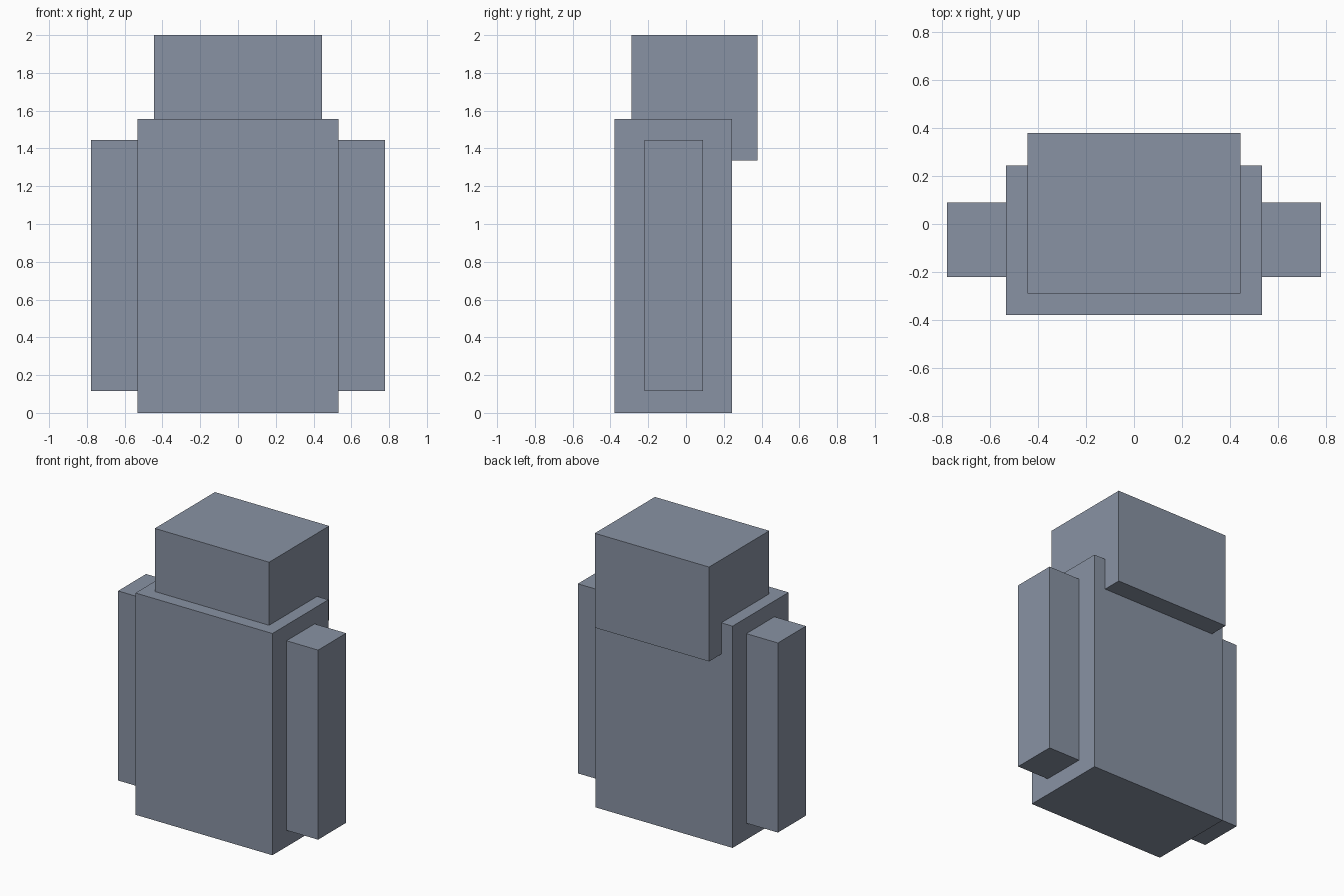
import bpy

if "Cube" in bpy.data.objects:
    bpy.data.objects.remove(bpy.data.objects["Cube"])

paint = bpy.data.materials.new("slate_grey")
paint.diffuse_color = (0.25, 0.29, 0.37, 1)
paint.use_nodes = True
paint.node_tree.nodes["Principled BSDF"].inputs["Base Color"].default_value = paint.diffuse_color


def box(name, low, high):
    """Axis-aligned box between two opposite corners."""
    centre = [(a + b) / 2 for a, b in zip(low, high)]
    bpy.ops.mesh.primitive_cube_add(size=1, location=centre)
    ob = bpy.context.object
    ob.name = name
    ob.scale = [b - a for a, b in zip(low, high)]
    bpy.ops.object.transform_apply(location=False, rotation=False, scale=True)
    ob.data.materials.append(paint)
    return ob


# Main body slab
box("body", (-0.532, -0.378, 0), (0.532, 0.243, 1.557))

# Head block, overhanging the back of the body
box("head", (-0.444, -0.289, 1.337), (0.444, 0.378, 2.0))

# Side panels, one per side
for side, x in (("left", -0.6535), ("right", 0.6535)):
    box(side + "_side_panel", (x - 0.1235, -0.221, 0.115), (x + 0.1235, 0.09, 1.446))
